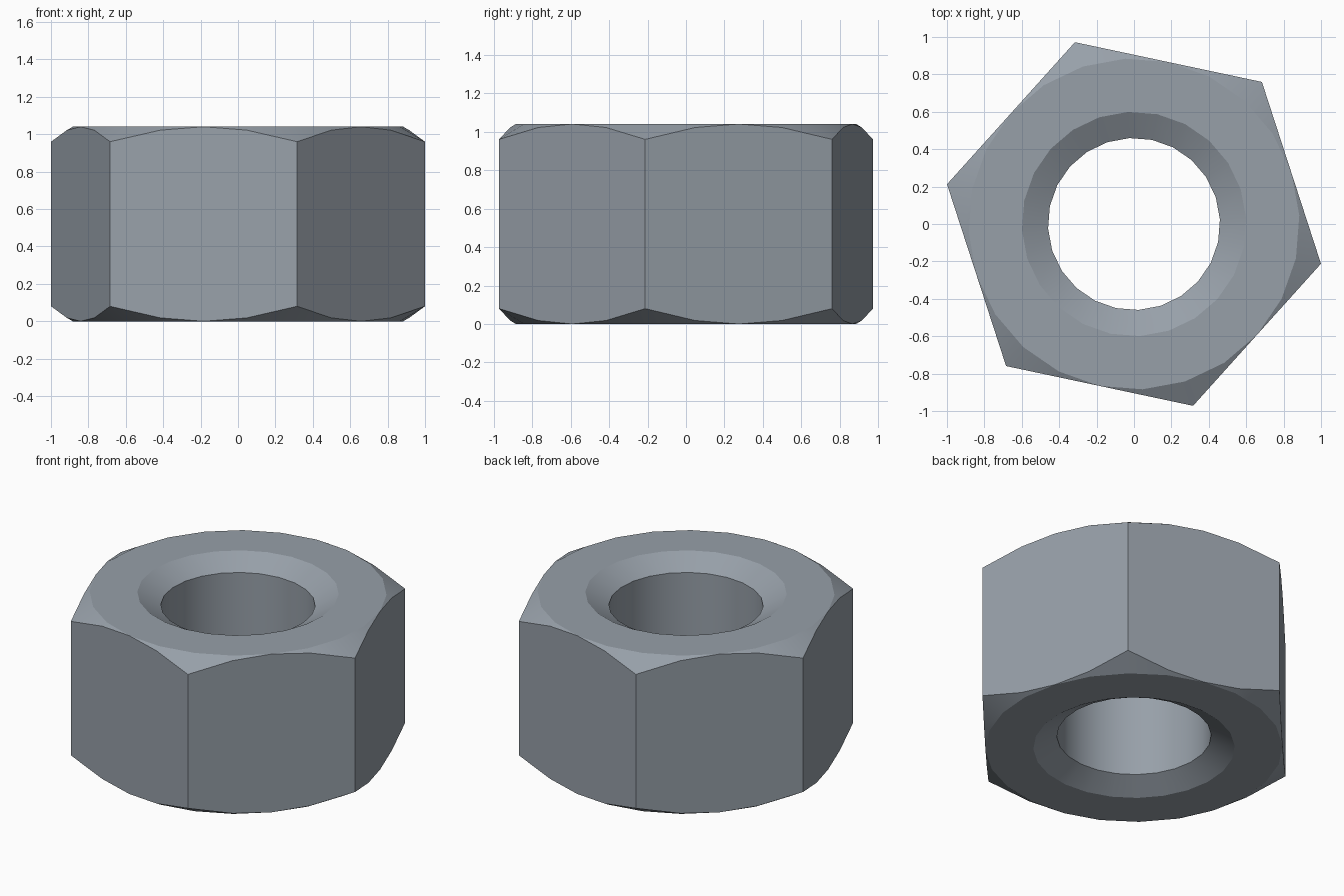
import bpy
import bmesh
import math

cube = bpy.data.objects.get("Cube")
if cube:
    bpy.data.objects.remove(cube, do_unlink=True)

HEIGHT = 1.04
CORNER = 1.022                                # radius to the hexagon corners
FLAT = CORNER * math.cos(math.pi / 6)         # radius to the middle of a flat
SLOPE = 0.08 / (CORNER - FLAT)                # chamfer cone
MOUTH, BORE, SINK = 0.60, 0.46, 0.08          # countersunk hole
SIDES = 24
TURN = math.radians(-12)

# Brushed steel
steel = bpy.data.materials.new("blue grey steel")
steel.use_nodes = True
colour = (0.31, 0.35, 0.395, 1)
steel.diffuse_color = colour
bsdf = steel.node_tree.nodes["Principled BSDF"]
bsdf.inputs["Base Color"].default_value = colour
bsdf.inputs["Roughness"].default_value = 0.5


def section(angle):
    """Closed cross-section (radius, height) of the nut at an angle from a corner."""
    off_flat = angle % (math.pi / 3) - math.pi / 6
    rim = FLAT / math.cos(off_flat)
    drop = (rim - FLAT) * SLOPE
    upper = [(BORE, HEIGHT - SINK), (MOUTH, HEIGHT), (FLAT, HEIGHT), (rim, HEIGHT - drop)]
    lower = [(r, HEIGHT - z) for r, z in reversed(upper)]
    return upper + lower


# Sweep the section around the axis: bore, countersinks, ends, chamfers and flats
bm = bmesh.new()
columns = []
for i in range(SIDES):
    a = math.tau * i / SIDES
    columns.append([bm.verts.new((r * math.cos(a + TURN), r * math.sin(a + TURN), z))
                    for r, z in section(a)])
for i, here in enumerate(columns):
    there = columns[(i + 1) % SIDES]
    for j in range(len(here)):
        k = (j + 1) % len(here)
        bm.faces.new((here[j], here[k], there[k], there[j]))

# The chamfer vanishes at the middle of each flat
bmesh.ops.remove_doubles(bm, verts=bm.verts, dist=0.0005)
bmesh.ops.recalc_face_normals(bm, faces=bm.faces)

mesh = bpy.data.meshes.new("hex_nut")
bm.to_mesh(mesh)
bm.free()
mesh.materials.append(steel)
nut = bpy.data.objects.new("hex_nut", mesh)
bpy.context.collection.objects.link(nut)

# Smooth the bore and cones, keep the flats and ends crisp
bpy.ops.object.select_all(action='DESELECT')
nut.select_set(True)
bpy.context.view_layer.objects.active = nut
bpy.ops.object.shade_smooth_by_angle(angle=math.radians(25))
